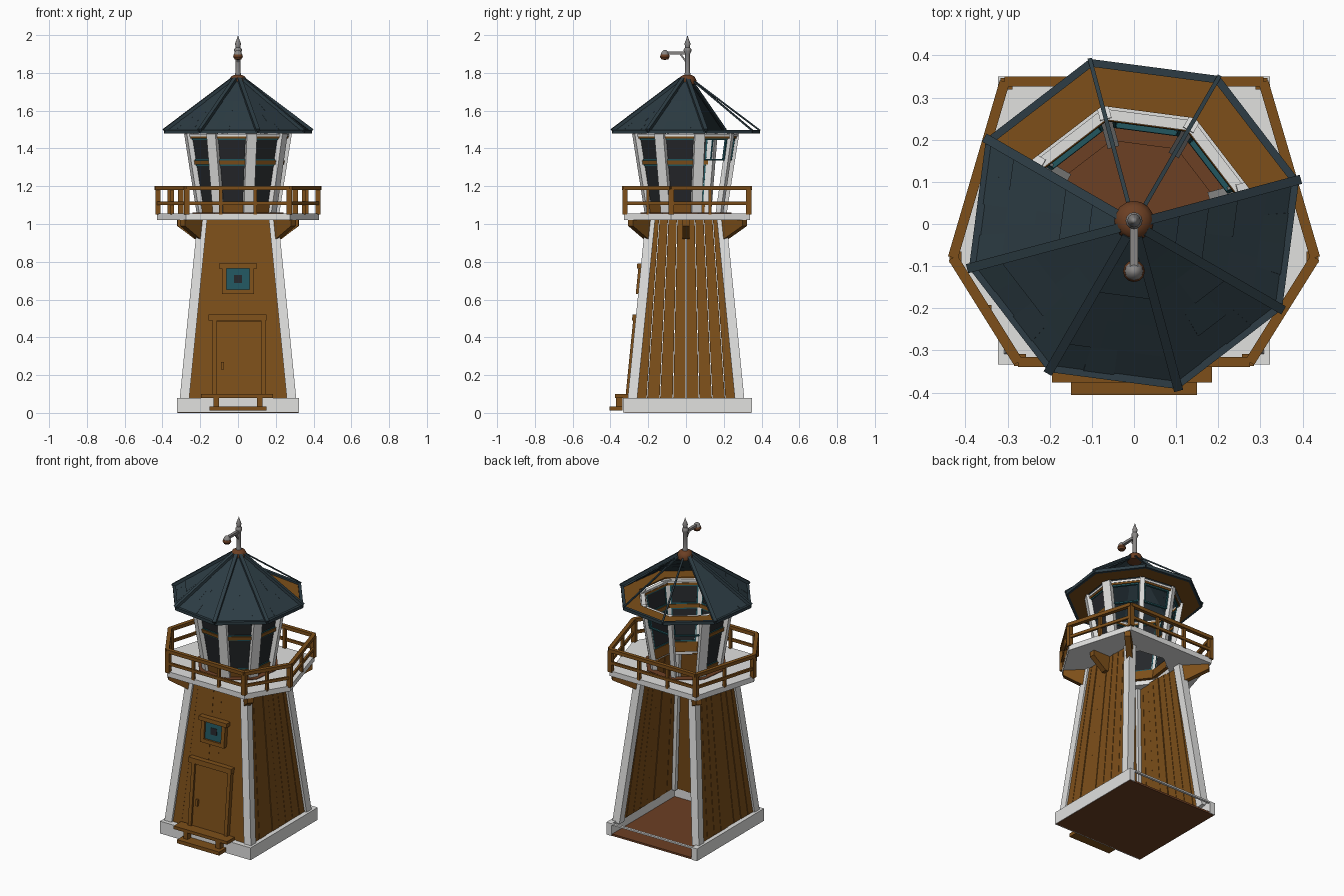
import bpy, bmesh, math, random
from mathutils import Vector

if "Cube" in bpy.data.objects:
    bpy.data.objects.remove(bpy.data.objects["Cube"])
random.seed(4)

def mat(name, r, g, b):
    m = bpy.data.materials.new(name)
    m.diffuse_color = (r, g, b, 1)
    m.use_nodes = True
    m.node_tree.nodes["Principled BSDF"].inputs["Base Color"].default_value = m.diffuse_color
    return m

WOOD = mat("orange wood", 0.205, 0.078, 0.010)
FLOOR = mat("red brown floor", 0.15, 0.05, 0.017)
WHITE = mat("white paint", 0.75, 0.75, 0.74)
SLATE = mat("slate blue roof", 0.026, 0.046, 0.058)
GLASS = mat("dark glass", 0.018, 0.02, 0.023)
TEAL = mat("teal trim", 0.016, 0.095, 0.115)
METAL = mat("grey metal", 0.25, 0.24, 0.235)

def P(a, out, lat, z):
    """Point on a wall facing angle a: outward, sideways, height."""
    c, s = math.cos(math.radians(a)), math.sin(math.radians(a))
    return Vector((out * c - lat * s, out * s + lat * c, z))

class Part:
    def __init__(self, name, material):
        self.name, self.material, self.bm = name, material, bmesh.new()

    def prism(self, lower, upper):
        lo = [self.bm.verts.new(p) for p in lower]
        up = [self.bm.verts.new(p) for p in upper]
        self.bm.faces.new(lo[::-1])
        self.bm.faces.new(up)
        for i in range(len(lo)):
            j = (i + 1) % len(lo)
            self.bm.faces.new((lo[i], lo[j], up[j], up[i]))

    def slab(self, a, z0, z1, o0, o1, bot, top, t):
        """Wall piece: outward o0/o1 and side spans bot/top at z0/z1, t thick inward."""
        ring = lambda o, l, z: [P(a, o, l[0], z), P(a, o, l[1], z), P(a, o - t, l[1], z), P(a, o - t, l[0], z)]
        self.prism(ring(o0, bot, z0), ring(o1, top, z1))

    def beam(self, p, q, w, h, up=(0, 0, 1)):
        p, q = Vector(p), Vector(q)
        d = (q - p).normalized()
        s = Vector(up).cross(d).normalized()
        n = d.cross(s)
        ring = lambda c: [c + s * x * w / 2 + n * y * h / 2 for x, y in ((-1, -1), (1, -1), (1, 1), (-1, 1))]
        self.prism(ring(p), ring(q))

    def box(self, x0, x1, y0, y1, z0, z1):
        ring = lambda z: [(x0, y0, z), (x1, y0, z), (x1, y1, z), (x0, y1, z)]
        self.prism(ring(z0), ring(z1))

    def done(self, smooth=False):
        bmesh.ops.recalc_face_normals(self.bm, faces=self.bm.faces)
        me = bpy.data.meshes.new(self.name)
        self.bm.to_mesh(me)
        self.bm.free()
        me.materials.append(self.material)
        ob = bpy.data.objects.new(self.name, me)
        bpy.context.collection.objects.link(ob)
        if smooth:
            bpy.ops.object.select_all(action='DESELECT')
            ob.select_set(True)
            bpy.context.view_layer.objects.active = ob
            bpy.ops.object.shade_smooth_by_angle(angle=math.radians(40))
        return ob

def lathe(name, profile, material, x=0, y=0, n=16):
    p = Part(name, material)
    vs = [p.bm.verts.new((x + r, y, z)) for r, z in profile]
    es = [p.bm.edges.new(e) for e in zip(vs, vs[1:])]
    bmesh.ops.spin(p.bm, geom=vs + es, cent=(x, y, 0), axis=(0, 0, 1), angle=2 * math.pi, steps=n)
    bmesh.ops.remove_doubles(p.bm, verts=p.bm.verts, dist=0.0005)
    return p.done(True)

# base: floor and white plinth, open at the back below a thin lip
p = Part("ground_floor", FLOOR); p.box(-.32, .32, -.325, .345, 0, .012); p.done()
p = Part("plinth", WHITE)
p.box(-.323, .323, -.333, -.29, 0.001, .08)
for s in (-1, 1):
    p.box(min(s * .323, s * .285), max(s * .323, s * .285), -.29, .35, 0.001, .08)
p.box(-.285, .285, .335, .35, .07, .08)
p.done()

# tower: planked front and sides, the back left open
hw = lambda z: .305 - .095 * (z - .08) / .95
p = Part("tower_planks", WOOD)
for a, N, g in ((-90, 7, 0), (0, 8, .0015), (180, 8, .0015)):
    for i in range(N):
        u0, u1 = -.93 + 1.86 * i / N, -.93 + 1.86 * (i + 1) / N
        j = random.uniform(-.005, .002)
        b, t = hw(.07) - .008, hw(1.03) - .008
        p.slab(a, .07, 1.03, b + j, t + j, (u0 * b + g, u1 * b - g), (u0 * t + g, u1 * t - g), .016)
p.done()
p = Part("tower_corner_posts", WHITE)
for sx in (-1, 1):
    for sy in (-1, 1):
        b, t = hw(.07) - .022, hw(1.03) - .022
        p.beam((sx * b, sy * b, .07), (sx * t, sy * t, 1.03), .05, .05, (0, 1, 0))
p.done()

# front door, steps and window
F = -90
def front_strip(p, x0, x1, z0, z1, out, t=.02):
    p.slab(F, z0, z1, hw(z0) + out, hw(z1) + out, (x0, x1), (x0, x1), t)

p = Part("door", WOOD)
front_strip(p, -.112, .122, .09, .485, .004)
front_strip(p, -.09, -.075, .23, .27, .016)
p.done()
p = Part("door_frame", WOOD)
front_strip(p, -.135, -.112, .08, .49, .016, .03)
front_strip(p, .122, .145, .08, .49, .016, .03)
front_strip(p, -.155, .15, .488, .52, .022, .036)
p.done()
p = Part("front_steps", WOOD)
p.box(-.195, .185, -.376, -.30, .08, .1)
p.box(-.15, .15, -.406, -.335, .012, .035)
p.box(-.13, -.1, -.37, -.335, .035, .08)
p.box(.1, .13, -.37, -.335, .035, .08)
p.done()
p = Part("tower_window_frame", WOOD)
front_strip(p, -.085, -.06, .63, .77, .016, .03)
front_strip(p, .06, .085, .63, .77, .016, .03)
front_strip(p, -.06, .06, .63, .653, .016, .03)
front_strip(p, -.1, .1, .765, .79, .024, .038)
p.done()
p = Part("tower_window_glass", TEAL); front_strip(p, -.06, .06, .65, .766, .004, .012); p.done()
p = Part("tower_window_pane", GLASS); front_strip(p, -.022, .022, .688, .73, .006, .006); p.done()

# gallery deck with an opening in the middle
HEX = [(.307, .338), (.43, -.08), (.275, -.328), (-.275, -.328), (-.43, -.08), (-.307, .338)]
R = 15  # rotation of the eight-sided lantern and roof
ring8 = lambda r, z: [P(R + 45 * k, r, 0, z) for k in range(8)]
def holed_plate(name, outer, inner, h, material):
    p = Part(name, material)
    edges = []
    for loop in (outer, inner):
        vs = [p.bm.verts.new(c) for c in loop]
        edges += [p.bm.edges.new((vs[i], vs[i - 1])) for i in range(len(vs))]
    bmesh.ops.triangle_fill(p.bm, edges=edges, use_beauty=True)
    ext = bmesh.ops.extrude_face_region(p.bm, geom=p.bm.faces[:])
    bmesh.ops.translate(p.bm, vec=(0, 0, h), verts=[v for v in ext["geom"] if isinstance(v, bmesh.types.BMVert)])
    p.done()
holed_plate("gallery_deck", [(x, y, 1.022) for x, y in HEX], ring8(.21, 1.022), .034, WHITE)
holed_plate("lantern_floor_edge", ring8(.25, 1.054), ring8(.205, 1.054), .006, FLOOR)

# brackets below the deck
p = Part("deck_brackets", WOOD)
for a, r, l in [(45, .27, .17), (135, .27, .17), (225, .27, .145), (315, .27, .145), (0, .2, .12), (180, .2, .12)]:
    tri = lambda s: [P(a, r, s, .92), P(a, r + .03, s, .92), P(a, r + l, s, .99), P(a, r + l, s, 1.022), P(a, r, s, 1.022)]
    p.prism(tri(-.018), tri(.018))
p.done()

# railing
p = Part("gallery_railing", WOOD)
for i, (x0, y0) in enumerate(HEX):
    x1, y1 = HEX[(i + 1) % 6]
    for z, w, h in ((1.19, .024, .022), (1.11, .013, .018)):
        p.beam((x0, y0, z), (x1, y1, z), w, h)
    n = 3 if i in (2, 5) else 2
    for k in range(n):
        f = k / n
        x, y = (x0 + (x1 - x0) * f) * .985, (y0 + (y1 - y0) * f) * .985
        w = .028 if k == 0 else .018
        p.beam((x, y, 1.05), (x, y, 1.185), w, w, (0, 1, 0))
p.done()

# lantern room: bays 0-2 at the back keep only their upper frames
C, S = math.cos(math.pi / 8), math.sin(math.pi / 8)
lr = lambda z: .215 + .07 * (z - 1.05) / .43
p = Part("lantern_posts", WHITE)
for k in range(8):
    a = R + 45 * k
    w = .028 if k in (1, 2) else .055
    p.beam(P(a, lr(1.05) - .012, 0, 1.05), P(a, lr(1.48) - .012, 0, 1.48), w, .03, P(a, 1, 0, 0))
    p.slab(a + 22.5, 1.462, 1.476, lr(1.47) * C, lr(1.47) * C, (-.11, .11), (-.11, .11), .025)
p.done()
rails, trim, glass = Part("lantern_rails", WOOD), Part("lantern_window_trim", TEAL), Part("lantern_glass", GLASS)
def bay(p, a, z0, z1, u0, u1, out, t):
    b, c = lr(z0), lr(z1)
    p.slab(a, z0, z1, b * C + out, c * C + out, (u0 * b * S, u1 * b * S), (u0 * c * S, u1 * c * S), t)
for k in range(8):
    a = R + 22.5 + 45 * k
    for z0, z1 in ((1.05, 1.11), (1.315, 1.337), (1.452, 1.465)):
        if k > 2 or z0 > 1.4:
            bay(rails, a, z0, z1, -.9, .9, -.002, .024)
    for z0, z1 in ((1.11, 1.315), (1.337, 1.452)):
        if k > 2:
            bay(glass, a, z0, z1, -.78, .78, -.012, .006)
        elif z0 < 1.2:
            continue
        for s in (-1, 1):
            bay(trim, a, z0, z1, min(s * .78, s * .71), max(s * .78, s * .71), -.008, .014)
        bay(trim, a, z0, z0 + .008, -.71, .71, -.008, .014)
        bay(trim, a, z1 - .008, z1, -.71, .71, -.008, .014)
for p in (rails, trim, glass):
    p.done()

# roof: shingled sectors, open above the three back bays
Z0, Z1, A0, A1 = 1.49, 1.76, .395 * C, .03
ra = lambda z: A0 + (A1 - A0) * (z - Z0) / (Z1 - Z0)
p = Part("roof_shingles", SLATE)
ROWS = 5
for k in range(3, 8):
    a = R + 22.5 + 45 * k
    for r in range(ROWS):
        z0, z1 = Z0 + (Z1 - Z0) * r / ROWS, Z0 + (Z1 - Z0) * (r + 1) / ROWS
        n = max(1, 4 - r)
        for i in range(n):
            u0, u1 = -1 + 2 * i / n, -1 + 2 * (i + 1) / n
            b, c = ra(z0) * S / C, ra(z1) * S / C
            o = random.uniform(.002, .008)
            p.slab(a, z0, z1, ra(z0) + o, ra(z1) + .001, (u0 * b, u1 * b), (u0 * c, u1 * c), .018)
p.done()
p = Part("roof_ribs", SLATE)
for k in range(8):
    a = R + 45 * k
    w = .01 if k in (1, 2) else .022
    p.beam(P(a, .405, 0, 1.495), P(a, .03, 0, 1.768), w, w * .8)
    p.beam(P(a, .396, 0, 1.488), P(a + 45, .396, 0, 1.488), .018, .02)
p.done()
p = Part("roof_soffit", WOOD)
for k in range(8):
    q = lambda z: [P(R + 45 * k + d, r, 0, z) for r, d in ((.39, 0), (.39, 45), (.29, 45), (.29, 0))]
    p.prism(q(1.478), q(1.486))
p.done()

# finial with a hanging lamp on an arm
lathe("roof_cap", [(0, 1.735), (.045, 1.74), (.047, 1.762), (.036, 1.782), (.018, 1.79), (0, 1.79)], FLOOR, y=.008)
lathe("finial_pole", [(0, 1.78), (.017, 1.785), (.013, 1.81), (.013, 1.9), (.02, 1.915), (.02, 1.925), (.012, 1.935),
                      (.016, 1.955), (.008, 1.975), (0, 2.0)], METAL, y=.008, n=12)
p = Part("lamp_arm", METAL)
p.beam((0, .008, 1.905), (0, -.115, 1.905), .018, .016)
p.beam((0, .004, 1.855), (0, -.03, 1.9), .009, .009)
p.done()
lathe("lamp", [(0, 1.868), (.018, 1.872), (.026, 1.885), (.022, 1.898), (0, 1.9)], FLOOR, y=-.112, n=12)
lathe("lamp_hood", [(.022, 1.896), (.018, 1.91), (.008, 1.92), (0, 1.922)], METAL, y=-.112, n=12)
